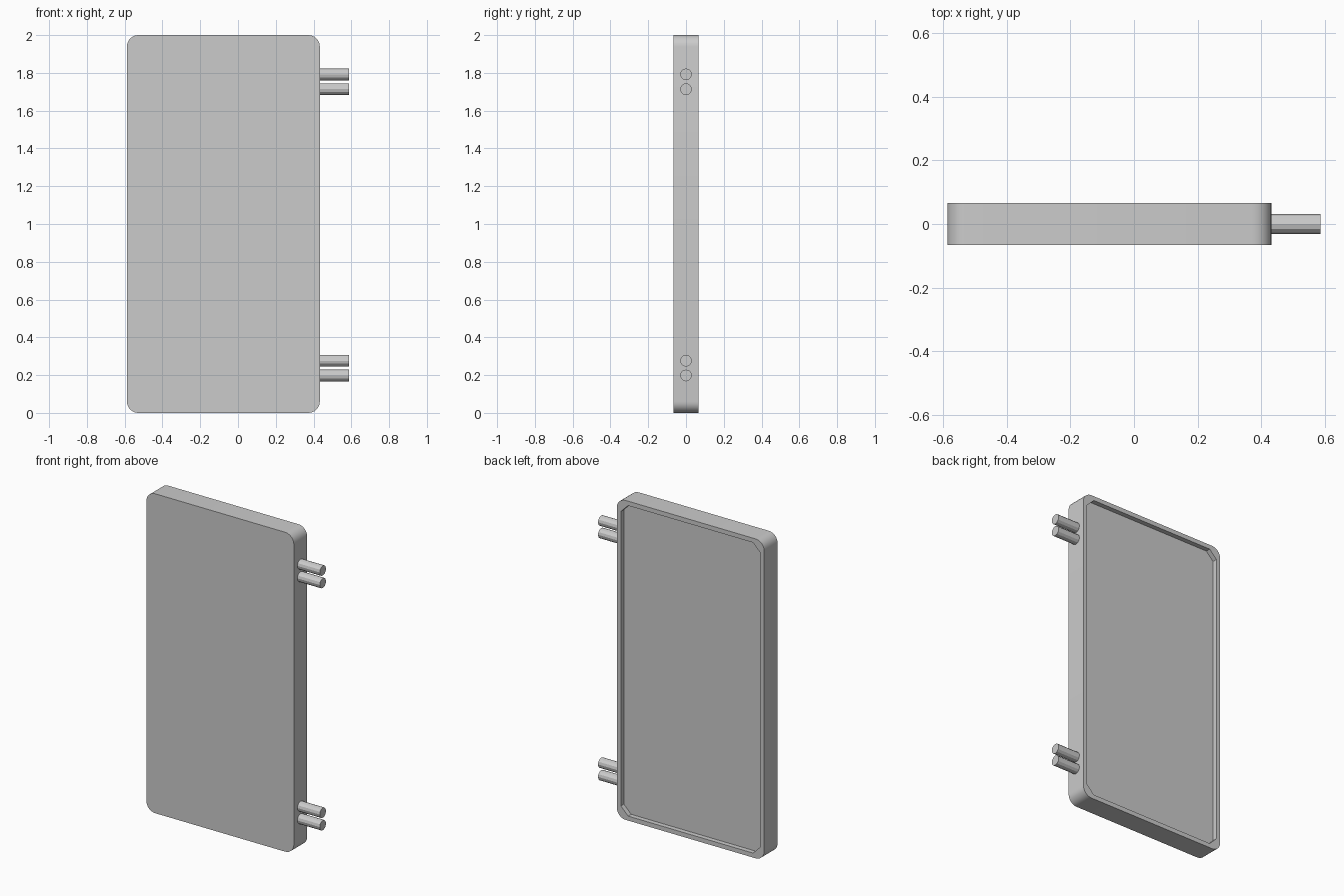
import bpy, bmesh, math

if "Cube" in bpy.data.objects:
    bpy.data.objects.remove(bpy.data.objects["Cube"])

X0, X1, Z0, Z1 = -0.588, 0.433, 0.0, 2.0
HALF_T = 0.066      # half thickness of the panel
RADIUS = 0.06       # outer corner radius
RIM, DEPTH = 0.028, 0.03
SEG = 6


def outline(inset, cut, seg):
    """Rectangle outline (x, z) with rounded corners; one segment = chamfer."""
    pts = []
    a, b, c, d = X0 + inset + cut, X1 - inset - cut, Z0 + inset + cut, Z1 - inset - cut
    for k, (cx, cz) in enumerate([(b, d), (a, d), (a, c), (b, c)]):
        for i in range(seg + 1):
            t = math.pi / 2 * (k + i / seg)
            pts.append((cx + cut * math.cos(t), cz + cut * math.sin(t)))
    return pts


def add_object(bm, name):
    bmesh.ops.recalc_face_normals(bm, faces=bm.faces)
    mesh = bpy.data.meshes.new(name)
    bm.to_mesh(mesh)
    bm.free()
    obj = bpy.data.objects.new(name, mesh)
    bpy.context.collection.objects.link(obj)
    return obj


def smooth(obj):
    bpy.ops.object.select_all(action='DESELECT')
    bpy.context.view_layer.objects.active = obj
    obj.select_set(True)
    bpy.ops.object.shade_smooth_by_angle(angle=math.radians(30))


def prism(name, pts, y0, y1):
    bm = bmesh.new()
    face = bm.faces.new([bm.verts.new((x, y0, z)) for x, z in pts])
    ext = bmesh.ops.extrude_face_region(bm, geom=[face], use_keep_orig=True)
    for v in ext['geom']:
        if isinstance(v, bmesh.types.BMVert):
            v.co.y = y1
    return add_object(bm, name)


# Door panel with a shallow recess in the back, chamfered at its corners
panel = prism("door_panel", outline(0, RADIUS, SEG), -HALF_T, HALF_T)
cutter = prism("recess_cutter", outline(RIM, 0.05, 1), HALF_T - DEPTH, HALF_T + 0.1)
cutter.hide_render = True
cutter.hide_viewport = True
mod = panel.modifiers.new("recess", 'BOOLEAN')
mod.operation = 'DIFFERENCE'
mod.object = cutter
mod.solver = 'EXACT'
smooth(panel)

# Two pairs of hinge pins on the right edge
for name, z in [("lower_pin_a", 0.198), ("lower_pin_b", 0.276),
                ("upper_pin_a", 1.714), ("upper_pin_b", 1.792)]:
    length = 0.588 - X1 + 0.005
    bpy.ops.mesh.primitive_cylinder_add(
        vertices=12, radius=0.031, depth=length,
        location=(0.588 - length / 2, 0, z), rotation=(0, math.pi / 2, 0))
    bpy.context.object.name = name
